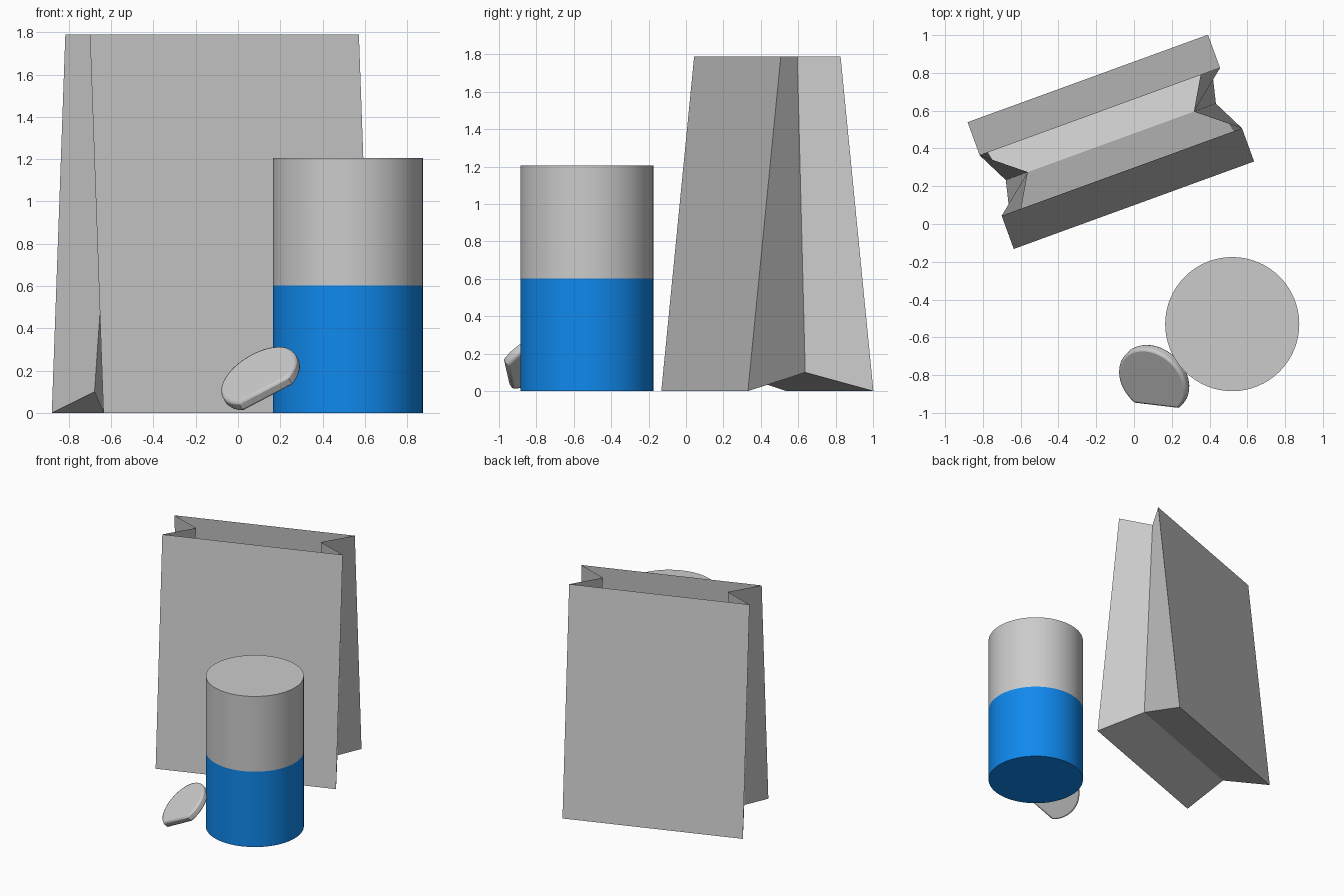
import bpy, bmesh, math
from mathutils import Vector, Matrix

if "Cube" in bpy.data.objects:
    bpy.data.objects.remove(bpy.data.objects["Cube"])


def make_object(name, verts, faces):
    mesh = bpy.data.meshes.new(name)
    mesh.from_pydata(verts, [], faces)
    bm = bmesh.new()
    bm.from_mesh(mesh)
    bmesh.ops.recalc_face_normals(bm, faces=bm.faces)
    bm.to_mesh(mesh)
    bm.free()
    obj = bpy.data.objects.new(name, mesh)
    bpy.context.collection.objects.link(obj)
    return obj


def smooth(obj, angle=35):
    bpy.ops.object.select_all(action='DESELECT')
    obj.select_set(True)
    bpy.context.view_layer.objects.active = obj
    bpy.ops.object.shade_smooth_by_angle(angle=math.radians(angle))


# Open paper bag: six-point rings with folded-in side gussets
def bag_ring(width, depth, z, fold_x, fold_z):
    return [(-width, -depth, z), (width, -depth, z), (fold_x, 0, fold_z),
            (width, depth, z), (-width, depth, z), (-fold_x, 0, fold_z)]


H = 1.79
verts = bag_ring(0.677, 0.357, 0, 0.592, 0.1) + bag_ring(0.677, 0.17, H, 0.468, H)
faces = []
for i in range(6):
    j = (i + 1) % 6
    faces.append((j, j + 6, i + 6, i))
# Underside creased upward along the middle
faces += [(0, 5, 2, 1), (5, 4, 3, 2)]
bag = make_object("paper_bag", verts, faces)
bag.location = (-0.1225, 0.435, 0)
bag.rotation_euler.z = math.radians(20)

# Can: one closed cylinder with a colour split halfway up
N = 64
levels = [0, 0.603, 1.205]
verts = [(0.355 * math.cos(2 * math.pi * i / N), 0.355 * math.sin(2 * math.pi * i / N), z)
         for z in levels for i in range(N)]
faces = [(k * N + i, k * N + (i + 1) % N, (k + 1) * N + (i + 1) % N, (k + 1) * N + i)
         for k in range(2) for i in range(N)]
faces += [tuple(reversed(range(N))), tuple(range(2 * N, 3 * N))]
can = make_object("can", verts, faces)
can.location = (0.52, -0.53, 0)
grey = bpy.data.materials.new("plain_grey")
blue = bpy.data.materials.new("blue_band")
blue.diffuse_color = (0.005, 0.25, 0.85, 1)
blue.use_nodes = True
blue.node_tree.nodes["Principled BSDF"].inputs["Base Color"].default_value = blue.diffuse_color
can.data.materials.append(grey)
can.data.materials.append(blue)
for p in can.data.polygons:
    p.material_index = 1 if p.center.z < 0.6 else 0
smooth(can)

# Tilted disc with one flat side, leaning on the can
R, T, FLAT, M = 0.2, 0.028, 0.15, 48
start = math.asin(-FLAT / R)
sweep = math.pi - 2 * start
outline = [(R * math.cos(start + sweep * i / M), R * math.sin(start + sweep * i / M))
           for i in range(M + 1)]
n = len(outline)
verts = [(x, y, z) for z in (-T, T) for x, y in outline]
faces = [(i, (i + 1) % n, (i + 1) % n + n, i + n) for i in range(n)]
faces += [tuple(reversed(range(n))), tuple(range(n, 2 * n))]
disc = make_object("flat_sided_disc", verts, faces)
normal = Vector((-0.45, -0.5, 0.74)).normalized()
along = Vector((0.834, -0.15, 0.53))
along = (along - along.dot(normal) * normal).normalized()
side = normal.cross(along)
disc.matrix_world = (Matrix.Translation((0.107, -0.822, 0.163))
                     @ Matrix((along, side, normal)).transposed().to_4x4())
smooth(disc)
bevel = disc.modifiers.new("rounded_rim", 'BEVEL')
bevel.width = 0.014
bevel.segments = 2
bevel.limit_method = 'ANGLE'
bevel.angle_limit = math.radians(60)
